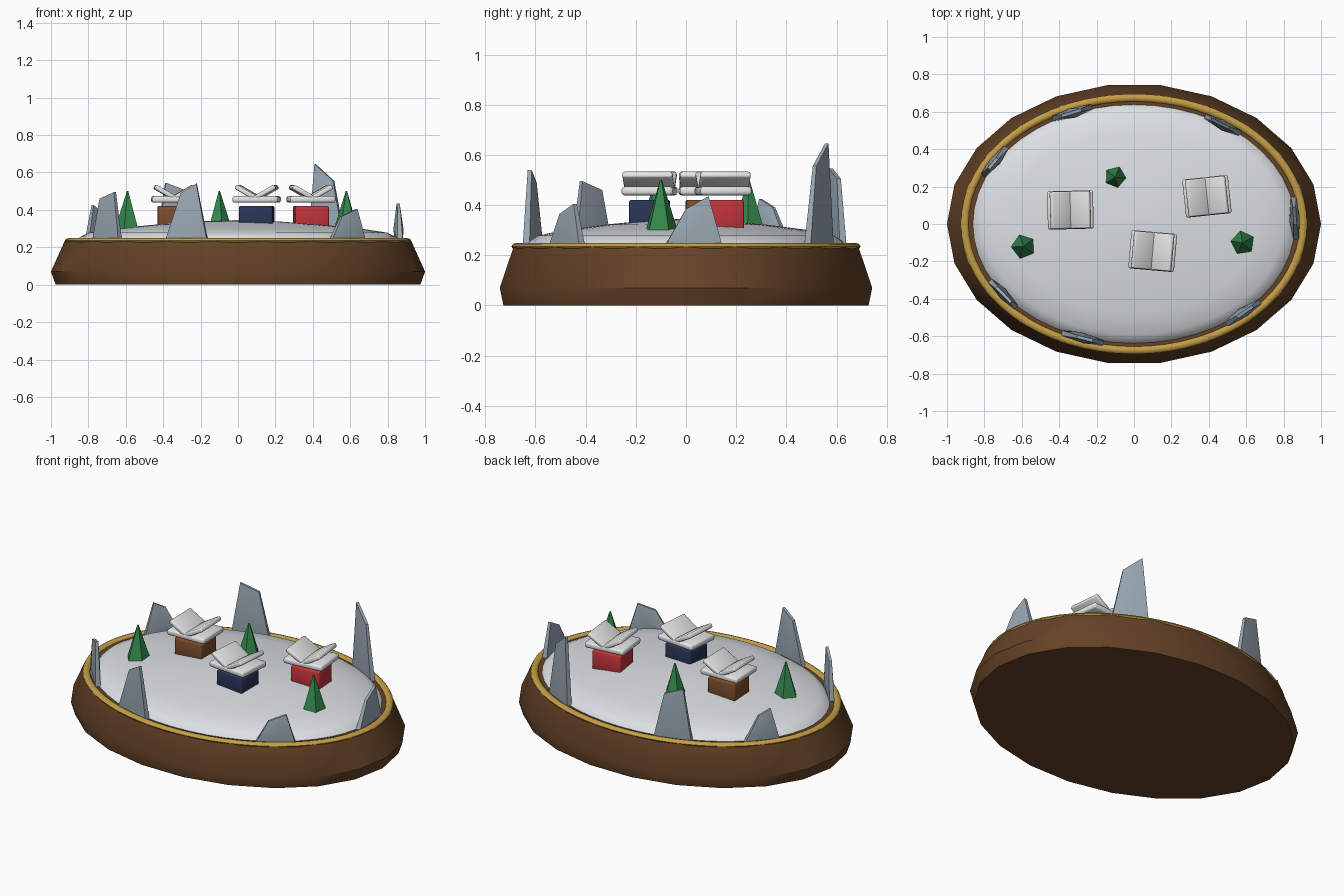
import bpy, bmesh, math
from mathutils import Vector, Matrix

cube = bpy.data.objects.get("Cube")
if cube:
    bpy.data.objects.remove(cube, do_unlink=True)


def material(name, r, g, b):
    m = bpy.data.materials.new(name)
    m.use_nodes = True
    m.diffuse_color = (r, g, b, 1)
    bsdf = m.node_tree.nodes["Principled BSDF"]
    bsdf.inputs["Base Color"].default_value = (r, g, b, 1)
    bsdf.inputs["Roughness"].default_value = 0.8
    return m


WOOD = material("dark wood", 0.13, 0.055, 0.02)
GOLD = material("gold", 0.55, 0.34, 0.06)
SNOW = material("snow", 0.72, 0.75, 0.78)
ROOF = material("roof snow", 0.78, 0.78, 0.78)
ROCK = material("blue grey rock", 0.33, 0.40, 0.46)
GREEN = material("pine green", 0.035, 0.25, 0.075)
RED = material("red wall", 0.55, 0.035, 0.045)
NAVY = material("navy wall", 0.022, 0.035, 0.10)
BROWN = material("brown wall", 0.20, 0.075, 0.025)


def finish(name, bm, mat, smooth=None):
    bmesh.ops.recalc_face_normals(bm, faces=bm.faces)
    me = bpy.data.meshes.new(name)
    bm.to_mesh(me)
    bm.free()
    me.materials.append(mat)
    ob = bpy.data.objects.new(name, me)
    bpy.context.collection.objects.link(ob)
    if smooth:
        bpy.ops.object.select_all(action='DESELECT')
        ob.select_set(True)
        bpy.context.view_layer.objects.active = ob
        bpy.ops.object.shade_smooth_by_angle(angle=math.radians(smooth))
    return ob


def oval_stack(name, rings, sides, mat, smooth, closed=False):
    """Skin a list of (x radius, y radius, z) oval rings."""
    bm = bmesh.new()
    loops = []
    for rx, ry, z in rings:
        angles = [2 * math.pi * i / sides for i in range(sides)]
        loops.append([bm.verts.new((rx * math.cos(a), ry * math.sin(a), z)) for a in angles])
    pairs = list(zip(loops, loops[1:]))
    if closed:
        pairs.append((loops[-1], loops[0]))
    for lo, hi in pairs:
        for i in range(sides):
            j = (i + 1) % sides
            bm.faces.new((lo[i], lo[j], hi[j], hi[i]))
    if not closed:
        bm.faces.new(loops[0])
        bm.faces.new(loops[-1])
    return finish(name, bm, mat, smooth)


# Wooden base, gold rim and snowy mound
oval_stack("wooden_base", [(0.975, 0.735, 0), (1, 0.75, 0.07), (0.925, 0.693, 0.237)],
           22, WOOD, 40)
rim = []
for i in range(8):
    a = math.pi * i / 4
    d = 0.021 * math.cos(a)
    rim.append((0.905 + d, 0.675 + d, 0.235 + 0.014 * math.sin(a)))
oval_stack("gold_rim", rim, 64, GOLD, 60, closed=True)
dome = [(1, 0.23), (0.97, 0.257), (0.92, 0.278), (0.75, 0.301), (0.5, 0.322), (0.25, 0.338), (0.02, 0.345)]
oval_stack("snow_mound", [(0.868 * s, 0.643 * s, z) for s, z in dome], 48, SNOW, 60)


# Cabins: walls, flat roof slab and two upturned roof panels
def slab(name, size, place, mat, bevel):
    bm = bmesh.new()
    bmesh.ops.create_cube(bm, size=1)
    bmesh.ops.scale(bm, vec=size, verts=bm.verts)
    bmesh.ops.bevel(bm, geom=bm.edges[:], offset=bevel, segments=2, profile=0.5, affect='EDGES')
    bmesh.ops.transform(bm, matrix=place, verts=bm.verts)
    return finish(name, bm, mat, 50)


def cabin(name, x, y, turn, mat):
    base = Matrix.Translation((x, y, 0)) @ Matrix.Rotation(math.radians(turn), 4, 'Z')
    slab(name + "_walls", (0.18, 0.15, 0.125), base @ Matrix.Translation((0, 0, 0.358)), mat, 0.008)
    slab(name + "_roof_slab", (0.245, 0.205, 0.034), base @ Matrix.Translation((0, 0, 0.456)), ROOF, 0.011)
    for side, label in ((-1, "right"), (1, "left")):
        tilt = Matrix.Rotation(math.radians(-30 * side), 4, 'Y')
        slab(name + "_roof_panel_" + label, (0.135, 0.2, 0.026),
             base @ Matrix.Translation((0.047 * side, 0, 0.491)) @ tilt, ROOF, 0.008)


cabin("brown_cabin", -0.34, 0.075, 1.5, BROWN)
cabin("navy_cabin", 0.10, -0.145, -5, NAVY)
cabin("red_cabin", 0.39, 0.148, 6, RED)

# Pine trees
for i, (x, y, turn) in enumerate([(-0.59, -0.12, 20), (-0.10, 0.25, 50), (0.58, -0.10, 10)]):
    bm = bmesh.new()
    bmesh.ops.create_cone(bm, cap_ends=True, segments=5, radius1=0.067, radius2=0.004, depth=0.2)
    bmesh.ops.transform(bm, verts=bm.verts, matrix=Matrix.Translation((x, y, 0.4))
                        @ Matrix.Rotation(math.radians(turn), 4, 'Z'))
    finish("pine_tree_%d" % (i + 1), bm, GREEN)

# Thin rock blades along the rim: x, y, width, then two peaks (offset, height)
rocks = [
    (0.86, 0.03, 0.23, -0.03, 0.15, 0.06, 0.20),
    (0.475, 0.53, 0.21, -0.04, 0.32, 0.07, 0.41),
    (-0.33, 0.595, 0.22, -0.05, 0.27, 0.06, 0.31),
    (-0.745, 0.335, 0.20, -0.02, 0.155, 0.05, 0.19),
    (-0.70, -0.375, 0.20, -0.05, 0.225, 0.06, 0.26),
    (-0.275, -0.61, 0.23, -0.03, 0.255, 0.055, 0.305),
    (0.585, -0.475, 0.22, -0.04, 0.13, 0.06, 0.17),
]
for i, (x, y, w, u1, h1, u2, h2) in enumerate(rocks):
    out = Vector((x / 0.75, y / 0.41, 0)).normalized()
    along = Vector((-out.y, out.x, 0))
    # (along, outward, up) corners: foot, belly and peaks
    corners = [(-w / 2, 0.014, 0), (w / 2, 0.014, 0), (-w / 2, -0.014, 0), (w / 2, -0.014, 0),
               (0.01, 0.026, 0.3 * h2), (-0.01, -0.03, 0.3 * h2),
               (u1, 0.008, h1), (u1, -0.008, h1), (u2, 0.008, h2), (u2, -0.008, h2)]
    bm = bmesh.new()
    for u, v, h in corners:
        bm.verts.new(Vector((x, y, 0.235 + h)) + along * u + out * v)
    bmesh.ops.convex_hull(bm, input=bm.verts)
    finish("rock_%d" % (i + 1), bm, ROCK, 25)
